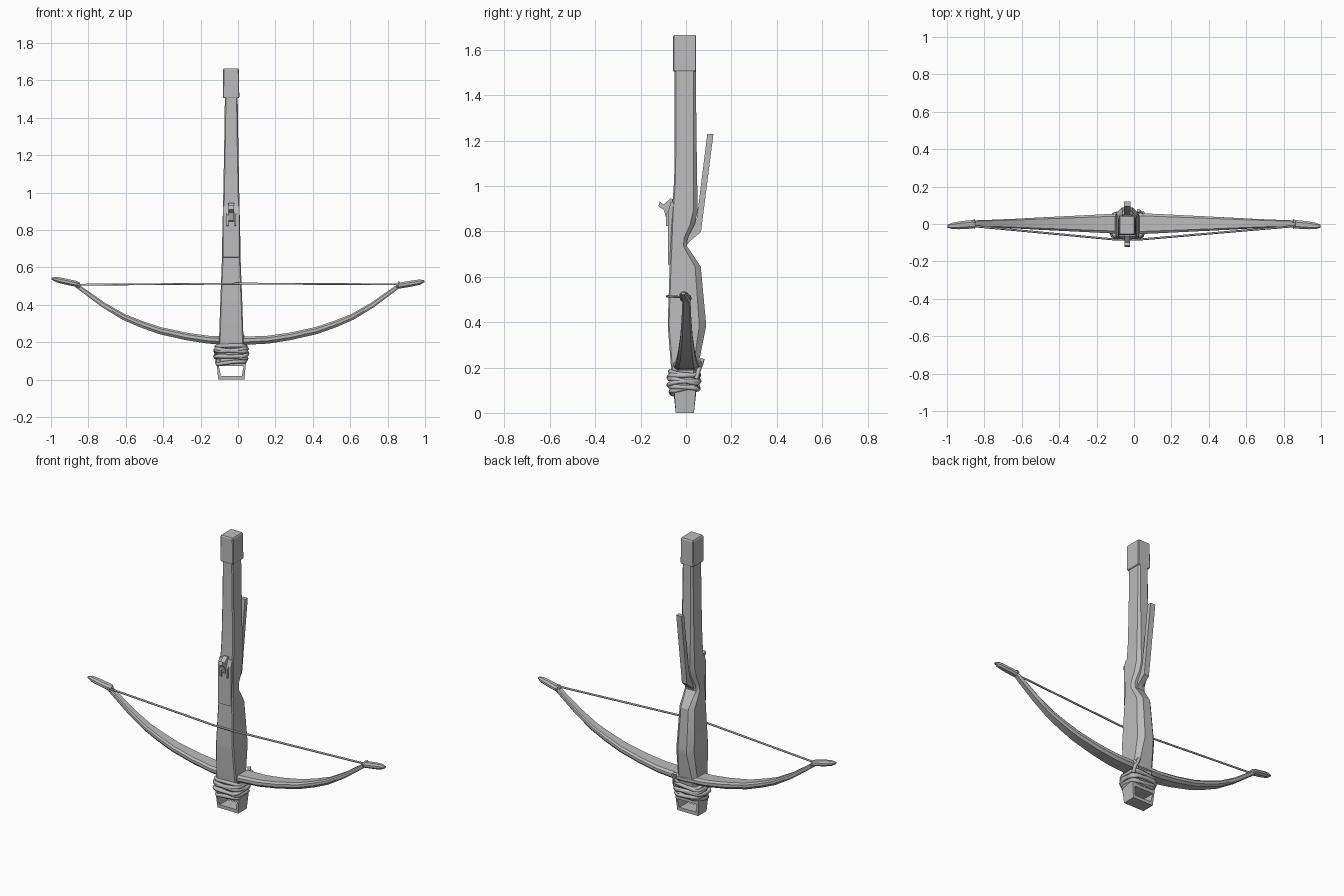
import bpy, bmesh, math
from mathutils import Vector

if "Cube" in bpy.data.objects:
    bpy.data.objects.remove(bpy.data.objects["Cube"])

CX = -0.036  # centre line of the stock

grey = bpy.data.materials.new("plain grey")
grey.diffuse_color = (0.5, 0.5, 0.5, 1)
grey.use_nodes = True
grey.node_tree.nodes["Principled BSDF"].inputs["Base Color"].default_value = grey.diffuse_color


def finish(obj, smooth=None):
    obj.data.materials.append(grey)
    if smooth:
        bpy.ops.object.select_all(action='DESELECT')
        obj.select_set(True)
        bpy.context.view_layer.objects.active = obj
        bpy.ops.object.shade_smooth_by_angle(angle=math.radians(smooth))
    return obj


def loft(name, rings, smooth=None, closed=False):
    """Skin a list of equal-length point rings."""
    bm = bmesh.new()
    vr = [[bm.verts.new(p) for p in r] for r in rings]
    n = len(vr[0])
    pairs = list(zip(vr, vr[1:] + vr[:1])) if closed else list(zip(vr, vr[1:]))
    for a, b in pairs:
        for i in range(n):
            j = (i + 1) % n
            bm.faces.new((a[i], a[j], b[j], b[i]))
    if not closed:
        bm.faces.new(vr[0])
        bm.faces.new(vr[-1])
    bmesh.ops.recalc_face_normals(bm, faces=bm.faces)
    me = bpy.data.meshes.new(name)
    bm.to_mesh(me)
    bm.free()
    obj = bpy.data.objects.new(name, me)
    bpy.context.collection.objects.link(obj)
    return finish(obj, smooth)


def side_profile(name, pts, half, cx=CX):
    """Extrude a (y, z) outline across x."""
    return loft(name, [[(cx + s * half, y, z) for y, z in pts] for s in (-1, 1)])


def section(z, h, front, back, cf, cb, cx=CX):
    """Horizontal rectangle with front and back corner chamfers."""
    return [(cx - h, front + cf, z), (cx - h + cf, front, z),
            (cx + h - cf, front, z), (cx + h, front + cf, z),
            (cx + h, back - cb, z), (cx + h - cb, back, z),
            (cx - h + cb, back, z), (cx - h, back - cb, z)]


def tube(name, pts, r, cyclic=False):
    cu = bpy.data.curves.new(name, 'CURVE')
    cu.dimensions = '3D'
    cu.bevel_depth = r
    cu.bevel_resolution = 1
    cu.use_fill_caps = True
    sp = cu.splines.new('POLY')
    sp.points.add(len(pts) - 1)
    for p, q in zip(sp.points, pts):
        p.co = (*q, 1)
    sp.use_cyclic_u = cyclic
    obj = bpy.data.objects.new(name, cu)
    bpy.context.collection.objects.link(obj)
    return finish(obj)


# Stock: z, half width, front y, back y, back chamfer
stations = [(0.09, 0.062, -0.062, 0.045, 0.012), (0.20, 0.066, -0.066, 0.052, 0.02),
            (0.38, 0.060, -0.080, 0.088, 0.03), (0.41, 0.059, -0.080, 0.087, 0.03),
            (0.645, 0.050, -0.072, 0.065, 0.025), (0.70, 0.049, -0.070, 0.028, 0.02),
            (0.735, 0.049, -0.068, 0.004, 0.015), (0.77, 0.048, -0.067, 0.006, 0.015),
            (0.83, 0.047, -0.065, 0.038, 0.02), (0.89, 0.045, -0.062, 0.052, 0.02),
            (1.03, 0.042, -0.052, 0.049, 0.015), (1.25, 0.038, -0.050, 0.046, 0.012),
            (1.52, 0.034, -0.050, 0.043, 0.01)]
loft("stock", [section(z, h, f, b, 0.006, c) for z, h, f, b, c in stations], 25)

# Butt cap
loft("butt_cap", [section(z, h, -0.006 - d, -0.006 + d, 0.004, 0.004, -0.037)
                  for z, h, d in ((1.505, 0.040, 0.048), (1.512, 0.044, 0.051),
                                  (1.658, 0.042, 0.051), (1.665, 0.038, 0.047))])

# Raised lock plate, nut and hook on the front face
side_profile("lock_plate", [(-0.06, 0.65), (-0.079, 0.655), (-0.079, 0.89),
                            (-0.066, 0.93), (-0.05, 0.93)], 0.043)
side_profile("nut_hook", [(-0.06, 0.83), (-0.085, 0.85), (-0.098, 0.895), (-0.122, 0.91),
                          (-0.116, 0.932), (-0.10, 0.918), (-0.068, 0.945),
                          (-0.05, 0.94)], 0.014)
for s in (-1, 1):
    side_profile("nut_cheek", [(-0.07, 0.82), (-0.088, 0.825), (-0.088, 0.88), (-0.07, 0.90)],
                 0.005, CX + s * 0.021)

# Trigger lever on the back
side_profile("trigger_lever", [(0.0, 0.735), (0.018, 0.757), (0.066, 0.797), (0.121, 1.23),
                               (0.094, 1.23), (0.048, 0.86), (0.02, 0.83)], 0.017)


# Bow limbs: x, z, half depth in y, half thickness
half = [(0.03, 0.208, 0.056, 0.022), (0.16, 0.214, 0.050, 0.021), (0.28, 0.232, 0.044, 0.020),
        (0.42, 0.263, 0.037, 0.019), (0.52, 0.298, 0.032, 0.018), (0.61, 0.335, 0.027, 0.016),
        (0.72, 0.400, 0.022, 0.014), (0.865, 0.505, 0.017, 0.011)]
path = [(-x, z, d, t) for x, z, d, t in reversed(half)] + half


def limb_ring(i):
    x, z, d, t = path[i]
    a, b = path[max(i - 1, 0)], path[min(i + 1, len(path) - 1)]
    tan = Vector((b[0] - a[0], 0, b[1] - a[1])).normalized()
    up = Vector((-tan.z, 0, tan.x))
    yc = 0.002
    prof = [(-1, -.3), (-.7, -1), (.7, -1), (1, -.3), (1, .5), (.75, 1), (-.75, 1), (-1, .5)]
    return [Vector((x, yc + u * d, z)) + up * (v * t) for u, v in prof]


loft("bow", [limb_ring(i) for i in range(len(path))], 30)

# Pointed limb tips
for side, z0, z1 in ((-1, 0.508, 0.541), (1, 0.500, 0.526)):
    rings = []
    for f, d, t in ((0, .014, .010), (.12, .023, .016), (.6, .021, .016), (.85, .016, .014), (1, .008, .005)):
        x = side * (0.845 + 0.152 * f)
        z, y = z0 + (z1 - z0) * f, -0.012 * f
        rings.append([(x, y + d * u, z + t * v) for u, v in
                      ((-1, -.4), (-.5, -1), (.5, -1), (1, -.4), (1, .4), (.5, 1), (-.5, 1), (-1, .4))])
    loft("limb_tip", rings)

# Bowstring drawn over the front face, with looped ends
tube("bowstring", [(-0.855, -0.012, 0.508), (-0.10, -0.083, 0.513), (0.03, -0.083, 0.514),
                   (0.855, -0.012, 0.510)], 0.0055)
for s in (-1, 1):
    tube("string_loop", [(s * (0.855 + 0.004 * math.sin(a)), 0.021 * math.cos(a),
                          0.505 + 0.016 * math.sin(a))
                         for a in (k * math.tau / 8 for k in range(8))], 0.005, True)

# Rope binding: tilted rounded loops round the nose
for k, (z, tx, ty, g) in enumerate([(0.100, .10, .16, .000), (0.116, -.06, -.10, .006),
                                    (0.132, .05, .10, .010), (0.148, -.09, -.14, .009),
                                    (0.162, .06, .06, .008), (0.174, -.03, -.12, .003)]):
    pts = []
    for i in range(20):
        a = i * math.tau / 20
        c, s = math.cos(a), math.sin(a)
        x = math.copysign(abs(c) ** 0.45, c) * (0.076 + g)
        y = math.copysign(abs(s) ** 0.45, s) * (0.057 + g)
        pts.append((CX + x, y - 0.009, z + x * tx + y * ty + 0.003 * math.sin(3 * a + k)))
    tube("rope_binding", pts, 0.011, True)

# Rope knot at the back right corner
tube("rope_knot", [(0.045, 0.045, 0.15), (0.04, 0.056, 0.19), (0.03, 0.066, 0.215),
                   (0.024, 0.072, 0.238)], 0.010)
tube("rope_end", [(0.015, 0.052, 0.18), (0.035, 0.062, 0.20), (0.050, 0.060, 0.225)], 0.008)

# Stirrup: rectangular band with an open middle, narrowing downwards
corners = [(-1, 0.005, 0.070, 0.040), (1, 0.005, 0.070, 0.040),
           (1, 0.110, 0.080, 0.048), (-1, 0.110, 0.080, 0.048)]
rings = []
for s, z, w, d in corners:
    zi = 0.020 if z < 0.05 else 0.072
    wi = w - 0.014
    rings.append([(CX + s * w, -0.005 - d, z), (CX + s * w, -0.005 + d, z),
                  (CX + s * wi, -0.005 + d, zi), (CX + s * wi, -0.005 - d, zi)])
stirrup = loft("stirrup", rings, closed=True)
for v in stirrup.data.vertices:
    if v.co.z < 0.01:
        v.co.z = 0.0
